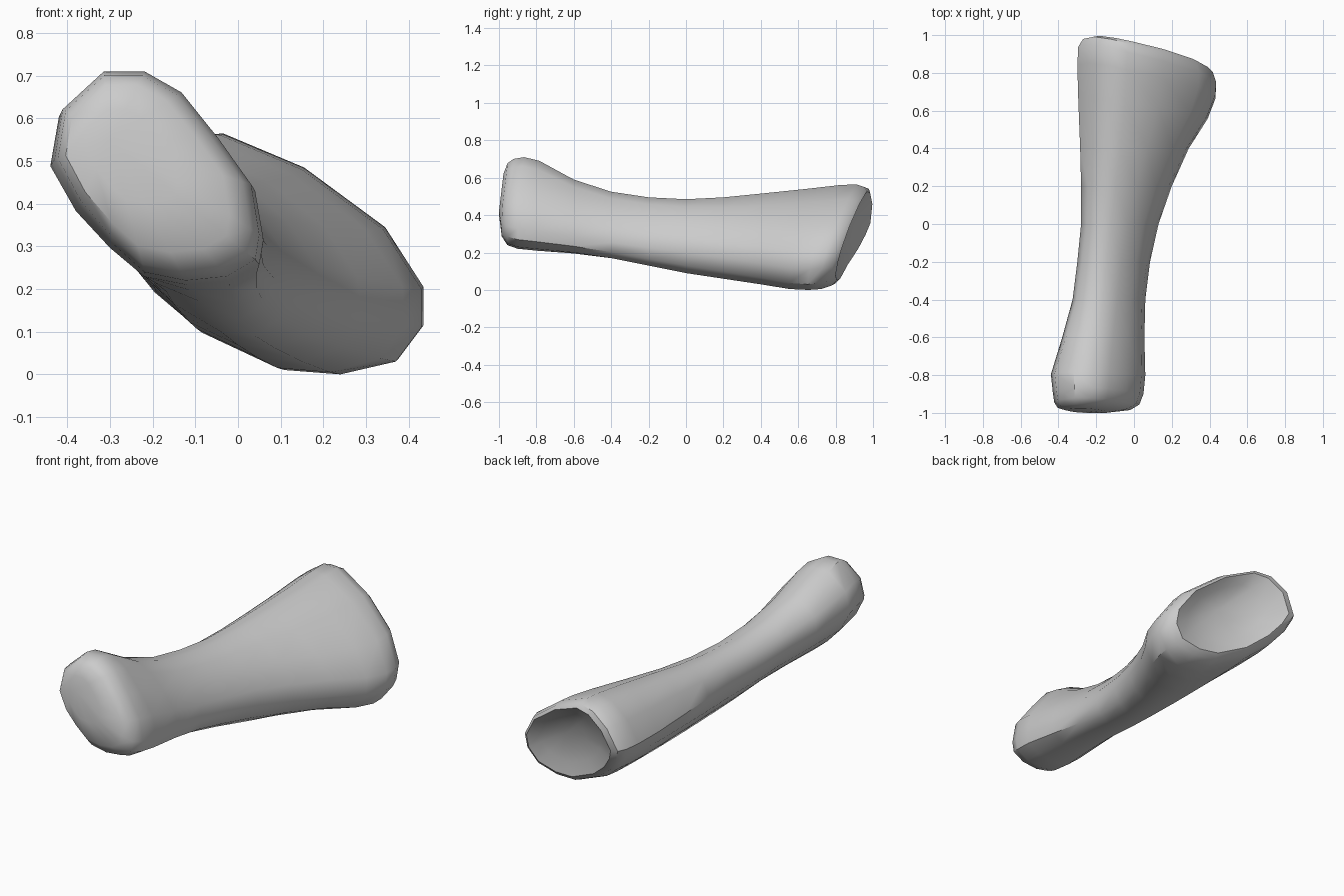
import bpy, bmesh, math

cube = bpy.data.objects.get("Cube")
if cube:
    bpy.data.objects.remove(cube, do_unlink=True)

# Cross-section outlines (x, z), running the same way round the shaft
FRONT = [(.06, .31), (.04, .43), (-.04, .54), (-.13, .65), (-.22, .7), (-.32, .7), (-.42, .61),
         (-.44, .49), (-.38, .38), (-.3, .29), (-.22, .22), (-.12, .2), (-.02, .21), (.05, .25)]
MIDDLE = [(.13, .2), (.11, .28), (.05, .37), (-.03, .44), (-.12, .48), (-.19, .48), (-.25, .44),
          (-.28, .37), (-.26, .28), (-.2, .21), (-.13, .14), (-.04, .1), (.04, .09), (.1, .13)]
BACK = [(.43, .11), (.43, .2), (.34, .34), (.15, .48), (-.04, .56), (-.14, .55), (-.24, .48),
        (-.3, .36), (-.27, .29), (-.2, .2), (-.08, .1), (.11, .01), (.24, 0), (.37, .03)]

# Shaft stations: y, left and right limit, bottom and top limit
STATIONS = [(-.9, -.43, .05, .22, .71), (-.8, -.44, .06, .21, .69), (-.6, -.38, .055, .195, .59),
            (-.4, -.325, .06, .17, .525), (-.2, -.3, .085, .13, .495), (0, -.28, .13, .09, .485),
            (.2, -.28, .2, .06, .495), (.4, -.285, .29, .03, .515), (.6, -.295, .39, .005, .54),
            (.74, -.3, .43, 0, .56), (.82, -.295, .435, .005, .565)]


def unit_box(points):
    """Scale an outline to run from 0 to 1 both ways."""
    xs, zs = zip(*points)
    return [((x - min(xs)) / (max(xs) - min(xs)), (z - min(zs)) / (max(zs) - min(zs)))
            for x, z in points]


front, middle, back = map(unit_box, (FRONT, MIDDLE, BACK))


def section(y, x0, x1, z0, z1):
    """Blend the outlines for this place on the shaft and fit the limits."""
    end = front if y < 0 else back
    t = min(1, abs(y) / .7)
    blend = [(m[0] + (e[0] - m[0]) * t, m[1] + (e[1] - m[1]) * t) for m, e in zip(middle, end)]
    return [(x0 + u * (x1 - x0), y, z0 + v * (z1 - z0)) for u, v in unit_box(blend)]


def shrink(ring, scale, y, centre):
    cx, cz = centre
    return [(cx + (x - cx) * scale, y, cz + (z - cz) * scale) for x, _, z in ring]


def slant(point):
    """Tilt both joint ends away from square, with a raised back corner."""
    x, y, z = point
    if y > .4:
        tilt = -.13 * x + .27 * z - .067 + .2 * max(0, -x - .05)
        y += tilt * min(1, (y - .4) / .4)
    elif y < -.7:
        y += .12 * max(0, z - .42) * min(1, (-.7 - y) / .2)
    return x, y, z


shaft = [section(*s) for s in STATIONS]
knob, socket = (-.3, .55), (.13, .31)

# Rounded front knob, shaft, then the bevelled rim and hollow of the back socket
rings = [shrink(shaft[0], .45, -1, knob), shrink(shaft[0], .8, -.985, knob),
         shrink(shaft[0], .94, -.955, knob)]
rings += shaft
rings += [shrink(shaft[-1], .94, .87, socket), shrink(shaft[-1], .85, .89, socket),
          shrink(shaft[-1], .6, .86, socket), shrink(shaft[-1], .3, .84, socket)]

bm = bmesh.new()
loops = [[bm.verts.new(slant(p)) for p in ring] for ring in rings]
count = len(middle)
for a, b in zip(loops, loops[1:]):
    for i in range(count):
        j = (i + 1) % count
        bm.faces.new((a[i], a[j], b[j], b[i]))
for loop, centre, y in ((loops[0], knob, -1), (loops[-1], socket, .835)):
    hub = bm.verts.new(slant((centre[0], y, centre[1])))
    for i in range(count):
        bm.faces.new((loop[i], loop[(i + 1) % count], hub))
bmesh.ops.recalc_face_normals(bm, faces=bm.faces)

mesh = bpy.data.meshes.new("bone")
bm.to_mesh(mesh)
bm.free()
bone = bpy.data.objects.new("bone", mesh)
bpy.context.collection.objects.link(bone)

# Plain grey surface
grey = bpy.data.materials.new("light_grey")
grey.use_nodes = True
colour = (.6, .6, .6, 1)
grey.diffuse_color = colour
grey.node_tree.nodes["Principled BSDF"].inputs["Base Color"].default_value = colour
mesh.materials.append(grey)

bpy.context.view_layer.objects.active = bone
bone.select_set(True)
bpy.ops.object.shade_smooth_by_angle(angle=math.radians(40))
